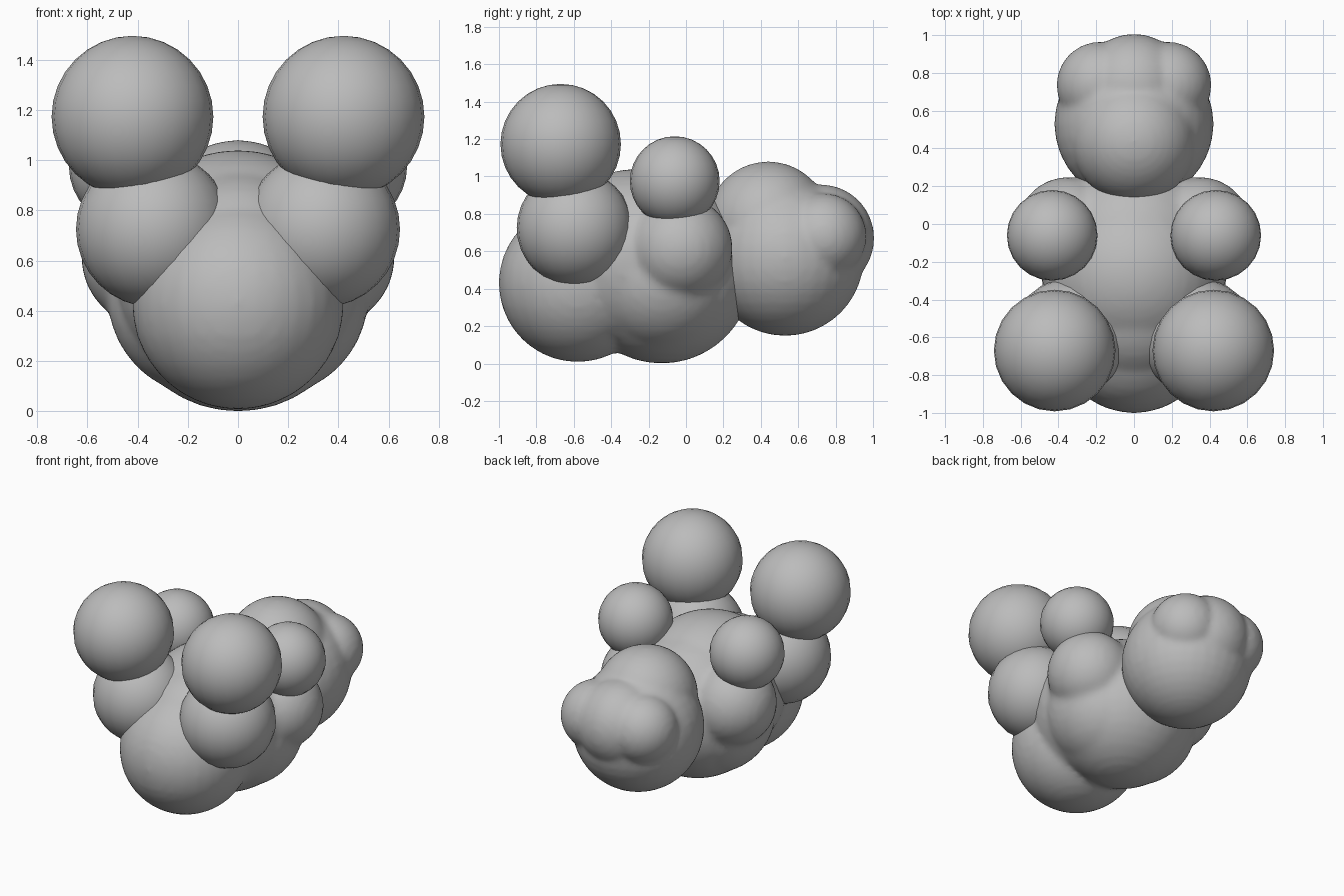
import bpy, bmesh, math
from mathutils import Matrix, Vector

cube = bpy.data.objects.get("Cube")
if cube:
    bpy.data.objects.remove(cube, do_unlink=True)

# Single plain grey clay material
GREY = (0.5, 0.5, 0.5, 1.0)
clay = bpy.data.materials.new("plain grey")
clay.use_nodes = True
clay.diffuse_color = GREY
bsdf = next(n for n in clay.node_tree.nodes if n.type == 'BSDF_PRINCIPLED')
bsdf.inputs["Base Color"].default_value = GREY
bsdf.inputs["Roughness"].default_value = 0.7


def add_balls(name, balls, segments=24, rings=16):
    """One object made of balls, each given as (centre, radius)."""
    bm = bmesh.new()
    for centre, radius in balls:
        bmesh.ops.create_uvsphere(
            bm, u_segments=segments, v_segments=rings, radius=radius,
            matrix=Matrix.Translation(Vector(centre)))
    mesh = bpy.data.meshes.new(name)
    bm.to_mesh(mesh)
    bm.free()
    mesh.materials.append(clay)
    mesh.polygons.foreach_set("use_smooth", [True] * len(mesh.polygons))
    obj = bpy.data.objects.new(name, mesh)
    bpy.context.collection.objects.link(obj)
    return obj


def pair(x, y, z, radius):
    """The same ball on both sides of the body."""
    return [((x, y, z), radius), ((-x, y, z), radius)]


def blend(obj, voxel, passes):
    """Fuse overlapping balls into one softly blended skin."""
    remesh = obj.modifiers.new("fuse", 'REMESH')
    remesh.mode = 'VOXEL'
    remesh.voxel_size = voxel
    remesh.use_smooth_shade = True
    smooth = obj.modifiers.new("soften", 'SMOOTH')
    smooth.factor = 0.5
    smooth.iterations = passes


# Torso lying on its back: chest, belly, waist, rump, flanks and upper arms
torso = add_balls("torso", [
    ((0, -0.13, 0.488), 0.488),
    ((0, -0.27, 0.55), 0.49),
    ((0, -0.45, 0.54), 0.42),
    ((0, -0.58, 0.43), 0.422),
    *pair(0.12, -0.13, 0.46, 0.40),
    *pair(0.345, -0.03, 0.615, 0.28),
], 32, 20)
blend(torso, 0.025, 4)

# Head: skull, muzzle pointing up, forehead and two low, rounded ears
head = add_balls("head", [
    ((0, 0.53, 0.57), 0.422),
    ((0, 0.44, 0.75), 0.33),
    ((0, 0.72, 0.67), 0.287),
    *pair(0.18, 0.735, 0.68, 0.23),
], 32, 20)
blend(head, 0.02, 5)

# Legs and paws, mirrored left and right
limbs = {
    "thigh": (0.335, -0.595, 0.725, 0.31),
    "foot": (0.42, -0.67, 1.173, 0.322),
    "paw": (0.433, -0.06, 0.975, 0.24),
}
for part, ball in limbs.items():
    for side, placed in zip(("left", "right"), pair(*ball)):
        add_balls(f"{side}_{part}", [placed])
